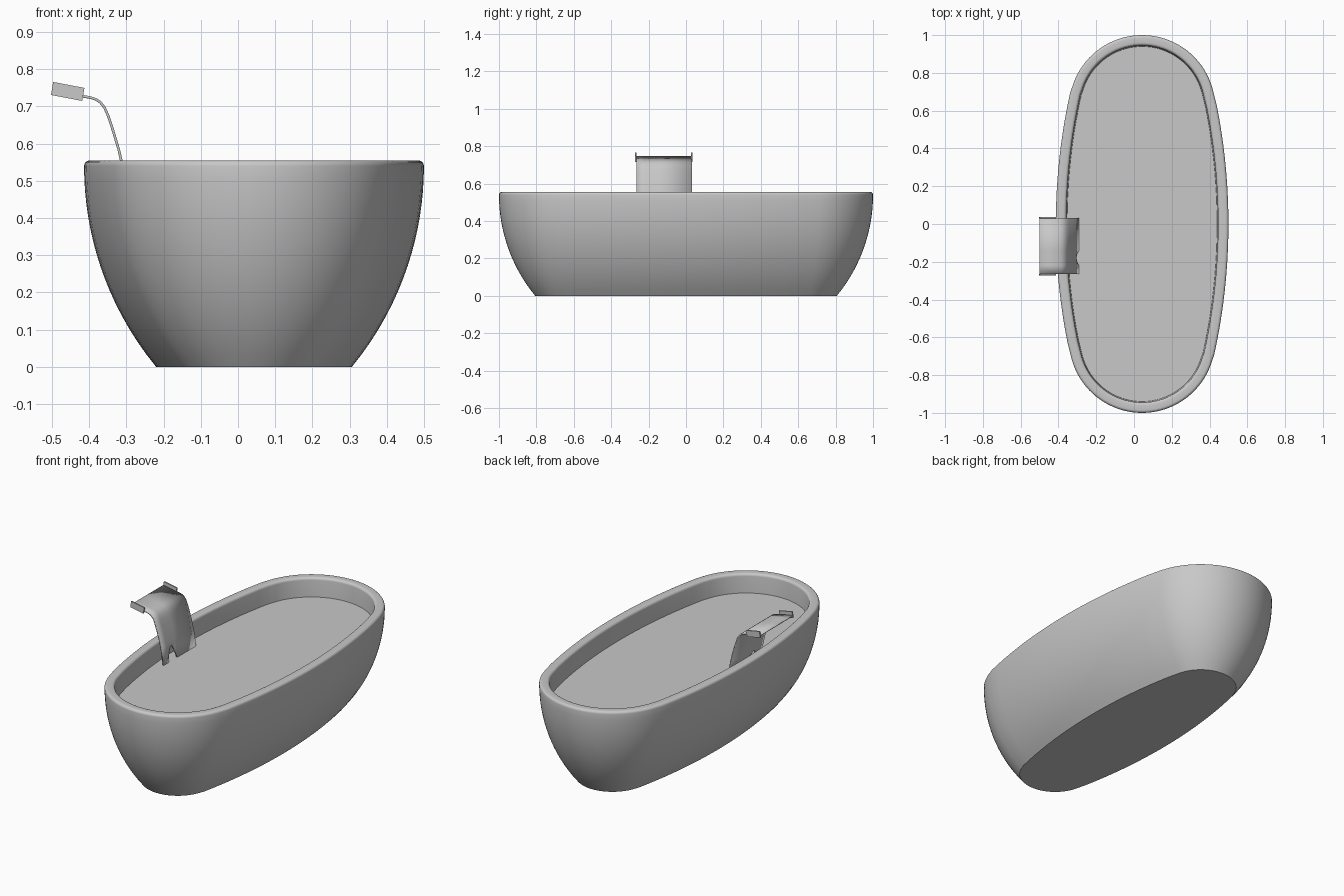
import bpy, bmesh, math

if "Cube" in bpy.data.objects:
    bpy.data.objects.remove(bpy.data.objects["Cube"])

grey = bpy.data.materials.new("warm grey")
grey.diffuse_color = (0.58, 0.58, 0.58, 1)
grey.use_nodes = True
grey.node_tree.nodes["Principled BSDF"].inputs["Base Color"].default_value = grey.diffuse_color


def make(name, verts, faces):
    me = bpy.data.meshes.new(name)
    me.from_pydata(verts, [], faces)
    bm = bmesh.new()
    bm.from_mesh(me)
    bmesh.ops.recalc_face_normals(bm, faces=bm.faces)
    bm.to_mesh(me)
    bm.free()
    me.materials.append(grey)
    ob = bpy.data.objects.new(name, me)
    bpy.context.collection.objects.link(ob)
    return ob


def smooth(ob, angle):
    bpy.ops.object.select_all(action='DESELECT')
    ob.select_set(True)
    bpy.context.view_layer.objects.active = ob
    bpy.ops.object.shade_smooth_by_angle(angle=math.radians(angle))


# Tub outline: two round ends joined by two long shallow arcs
CX, HALF_W, END_R, SIDE_R = 0.043, 0.457, 0.387, 3.22
JOIN = math.asin((1 - END_R) / (SIDE_R - END_R))


def arc(cx, cy, r, a0, a1, n):
    """Points as (centre x, centre y, radius, angle), last one left out."""
    return [(cx, cy, r, a0 + (a1 - a0) * i / n) for i in range(n)]


outline = (arc(HALF_W - SIDE_R, 0, SIDE_R, -JOIN, JOIN, 20)
           + arc(0, 1 - END_R, END_R, JOIN, math.pi - JOIN, 40)
           + arc(SIDE_R - HALF_W, 0, SIDE_R, math.pi - JOIN, math.pi + JOIN, 20)
           + arc(0, END_R - 1, END_R, math.pi + JOIN, 2 * math.pi - JOIN, 40))

# Wall profile as (inset, height): curved shell, rounded rim, inner wall
SHELL_R, RIM_Z, FLOOR_Z = 0.85, 0.54, 0.445
profile = []
for i in range(17):
    z = RIM_Z * i / 16
    profile.append((SHELL_R - math.sqrt(SHELL_R ** 2 - (RIM_Z - z) ** 2), z))
for i in range(1, 6):
    a = math.pi / 2 * i / 5
    profile.append((0.015 * (1 - math.cos(a)), RIM_Z + 0.015 * math.sin(a)))
for i in range(6):
    a = math.pi / 2 * i / 5
    profile.append((0.04 + 0.015 * math.sin(a), RIM_Z + 0.015 * math.cos(a)))
profile.append((0.06, FLOOR_Z))

n = len(outline)
verts = [(CX + x + (r - inset) * math.cos(a), y + (r - inset) * math.sin(a), z)
         for inset, z in profile for x, y, r, a in outline]
faces = [(k * n + i, k * n + (i + 1) % n, (k + 1) * n + (i + 1) % n, (k + 1) * n + i)
         for k in range(len(profile) - 1) for i in range(n)]
faces.append(tuple(reversed(range(n))))                     # underside
last = (len(profile) - 1) * n
faces.append(tuple(range(last, last + n)))                  # inner floor
smooth(make("tub", verts, faces), 30)

# Curved sheet standing inside the rim, with a notch in its lower edge
path = [(-0.309, 0.535), (-0.314, 0.555), (-0.321, 0.585), (-0.330, 0.615),
        (-0.340, 0.648), (-0.350, 0.677), (-0.359, 0.697), (-0.370, 0.711),
        (-0.382, 0.719), (-0.397, 0.724), (-0.415, 0.727), (-0.500, 0.743)]
columns = [(-0.265, 0.0), (-0.220, 0.0), (-0.205, 0.045), (-0.192, 0.072), (-0.180, 0.08),
           (-0.168, 0.072), (-0.155, 0.045), (-0.140, 0.0), (0.032, 0.0)]
verts, faces = [], []
for y, lift in columns:
    t = lift / 0.09
    verts.append((-0.295 - 0.014 * t, y, FLOOR_Z + lift))
    verts += [(x, y, z) for x, z in path]
m = len(path) + 1
for c in range(len(columns) - 1):
    for k in range(m - 1):
        faces.append((c * m + k, (c + 1) * m + k, (c + 1) * m + k + 1, c * m + k + 1))
sheet = make("curved_sheet", verts, faces)
mod = sheet.modifiers.new("thickness", 'SOLIDIFY')
mod.thickness = 0.007
mod.offset = 0
smooth(sheet, 35)

# Tilted end plates on both sides of the sheet top
corners = [(-0.503, 0.731), (-0.419, 0.715), (-0.413, 0.750), (-0.497, 0.766)]
for name, y in (("front_end_plate", -0.268), ("back_end_plate", 0.032)):
    v = [(x, y + s * 0.004, z) for s in (-1, 1) for x, z in corners]
    f = [(0, 1, 2, 3), (7, 6, 5, 4)] + [(i, (i + 1) % 4, (i + 1) % 4 + 4, i + 4) for i in range(4)]
    make(name, v, f)
